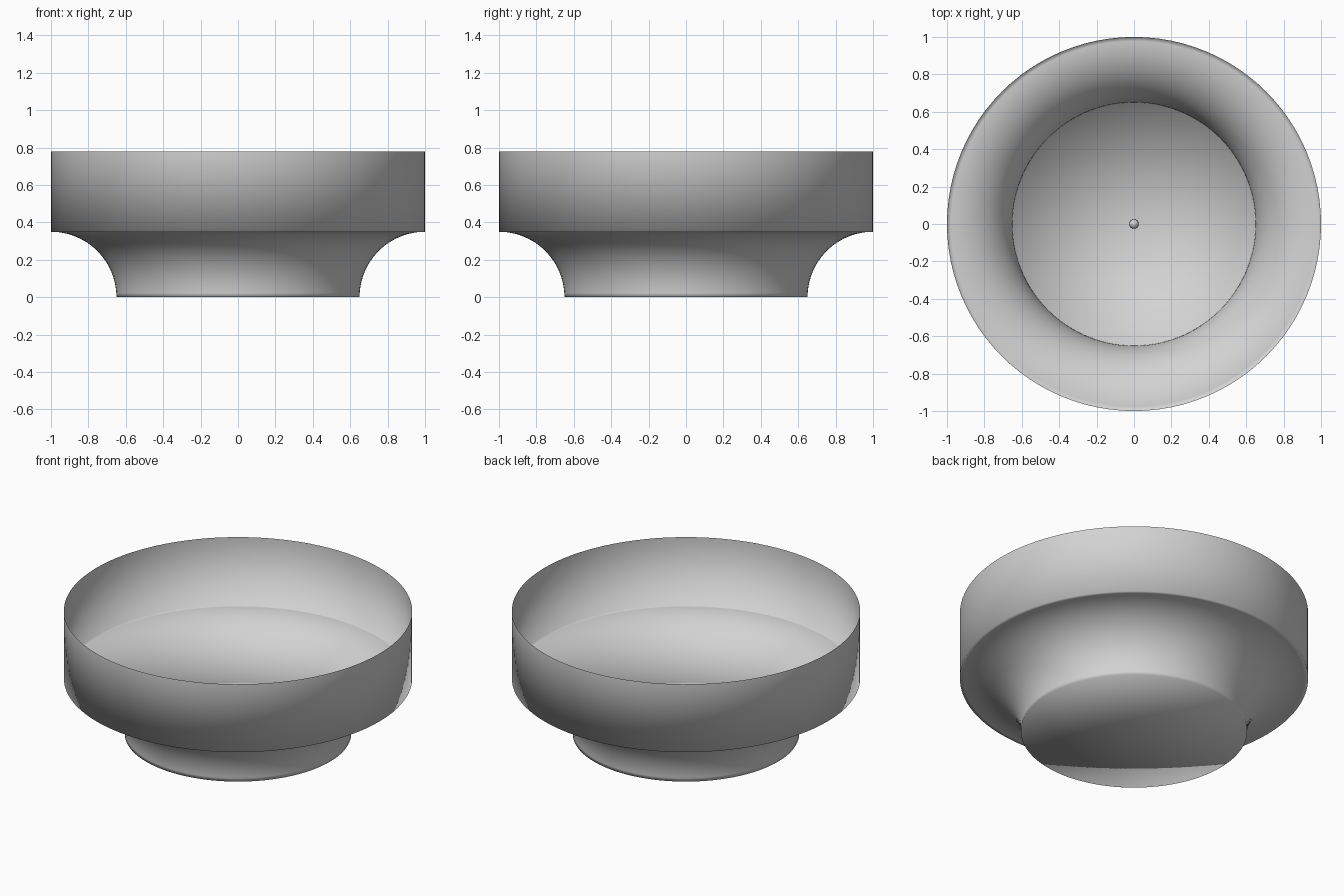
import bpy, bmesh, math

if "Cube" in bpy.data.objects:
    bpy.data.objects.remove(bpy.data.objects["Cube"])

SEGMENTS = 96
ARC_STEPS = 24
RIM_R, RIM_Z = 1.0, 0.78
COVE_R = 0.35

grey = bpy.data.materials.new("light grey")
grey.diffuse_color = (0.65, 0.65, 0.65, 1)
grey.use_nodes = True
grey.node_tree.nodes["Principled BSDF"].inputs["Base Color"].default_value = grey.diffuse_color


def lathe(name, profile):
    """Spin a (radius, z) profile around z; zero radius makes a pole."""
    bm = bmesh.new()
    rings = []
    for r, z in profile:
        if r < 1e-6:
            rings.append([bm.verts.new((0, 0, z))] * SEGMENTS)
        else:
            rings.append([bm.verts.new((r * math.cos(a), r * math.sin(a), z))
                          for a in (2 * math.pi * i / SEGMENTS for i in range(SEGMENTS))])
    for low, high in zip(rings, rings[1:]):
        for i in range(SEGMENTS):
            j = (i + 1) % SEGMENTS
            corners = list(dict.fromkeys((low[i], low[j], high[j], high[i])))
            bm.faces.new(corners).smooth = True
    mesh = bpy.data.meshes.new(name)
    bm.to_mesh(mesh)
    bm.free()
    mesh.materials.append(grey)
    obj = bpy.data.objects.new(name, mesh)
    bpy.context.collection.objects.link(obj)
    return obj


# Thin open bowl: flat base, concave cove, straight wall
cove = []
for i in range(ARC_STEPS + 1):
    a = math.pi / 2 * i / ARC_STEPS
    cove.append((RIM_R - COVE_R * math.cos(a), COVE_R * math.sin(a)))
lathe("bowl", [(0, 0)] + cove + [(RIM_R, RIM_Z)])

# Tiny round nub in the middle of the base
bpy.ops.mesh.primitive_uv_sphere_add(segments=16, ring_count=8, radius=0.025,
                                     location=(0, 0, 0.025))
nub = bpy.context.object
nub.name = "center_nub"
nub.data.materials.append(grey)
bpy.ops.object.shade_smooth()
